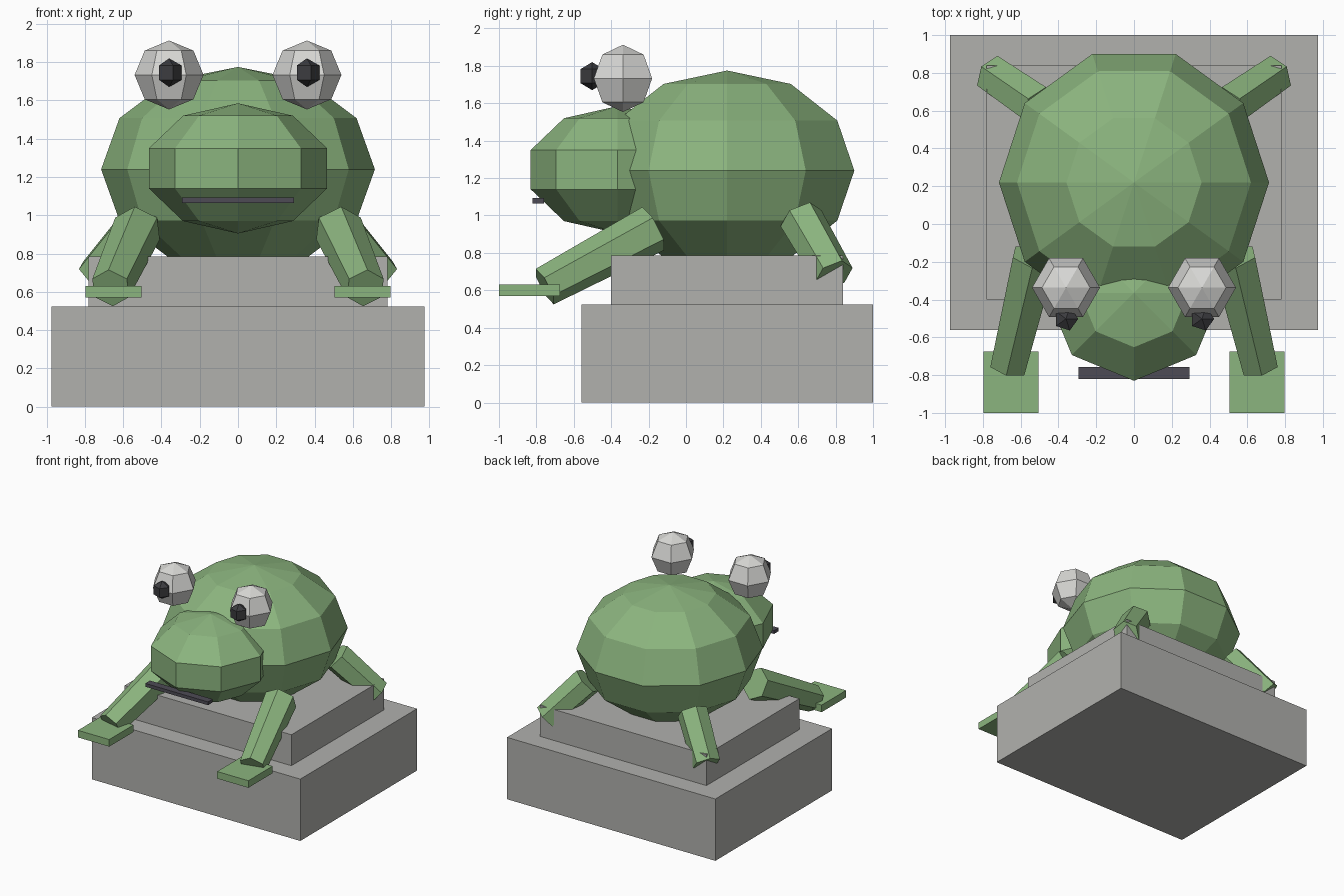
import bpy
import bmesh
from math import sin, cos, pi
from mathutils import Vector, Matrix

if "Cube" in bpy.data.objects:
    bpy.data.objects.remove(bpy.data.objects["Cube"])


def material(name, rgb):
    mat = bpy.data.materials.new(name)
    mat.use_nodes = True
    color = (*rgb, 1.0)
    mat.diffuse_color = color
    mat.node_tree.nodes["Principled BSDF"].inputs["Base Color"].default_value = color
    return mat


GREEN = material("frog green", (0.26, 0.46, 0.21))
STONE = material("plinth grey", (0.44, 0.44, 0.42))
WHITE = material("eye white", (0.68, 0.68, 0.66))
BLACK = material("pupil black", (0.045, 0.045, 0.05))
DARK = material("mouth charcoal", (0.075, 0.07, 0.09))


def finish(name, bm, mat):
    bmesh.ops.recalc_face_normals(bm, faces=bm.faces)
    mesh = bpy.data.meshes.new(name)
    bm.to_mesh(mesh)
    bm.free()
    mesh.materials.append(mat)
    obj = bpy.data.objects.new(name, mesh)
    bpy.context.collection.objects.link(obj)
    return obj


def box(name, low, high, mat):
    low, high = Vector(low), Vector(high)
    bm = bmesh.new()
    bmesh.ops.create_cube(bm, size=1)
    bmesh.ops.scale(bm, vec=high - low, verts=bm.verts)
    bmesh.ops.translate(bm, vec=(low + high) / 2, verts=bm.verts)
    return finish(name, bm, mat)


def ball(name, center, radius, height, sides, rings, mat):
    """Faceted ellipsoid with a corner of every ring on +x."""
    bm = bmesh.new()
    top, bottom = bm.verts.new((0, 0, height)), bm.verts.new((0, 0, -height))
    loops = []
    for r in range(1, rings):
        a = pi * r / rings
        loops.append([bm.verts.new((radius * sin(a) * cos(2 * pi * k / sides),
                                    radius * sin(a) * sin(2 * pi * k / sides),
                                    height * cos(a))) for k in range(sides)])
    for k in range(sides):
        n = (k + 1) % sides
        bm.faces.new((top, loops[0][k], loops[0][n]))
        bm.faces.new((bottom, loops[-1][n], loops[-1][k]))
        for upper, lower in zip(loops, loops[1:]):
            bm.faces.new((upper[k], lower[k], lower[n], upper[n]))
    bmesh.ops.translate(bm, vec=center, verts=bm.verts)
    return finish(name, bm, mat)


def limb(name, start, end, r_start, r_end, mat):
    """Six-sided tapered limb with one edge facing up."""
    start, end = Vector(start), Vector(end)
    axis = end - start
    turn = axis.to_track_quat('Z', 'Y').to_matrix().to_4x4()
    bm = bmesh.new()
    bmesh.ops.create_cone(bm, cap_ends=True, segments=6, radius1=r_start,
                          radius2=r_end, depth=axis.length,
                          matrix=Matrix.Translation((start + end) / 2) @ turn)
    return finish(name, bm, mat)


# Stepped plinth
box("plinth_base", (-0.975, -0.56, 0), (0.975, 1.0, 0.523), STONE)
box("plinth_step", (-0.78, -0.40, 0.523), (0.78, 0.84, 0.785), STONE)

# Body, head and mouth
ball("body", (0, 0.22, 1.24), 0.715, 0.535, 10, 6, GREEN)
ball("head", (0, -0.365, 1.245), 0.489, 0.34, 8, 5, GREEN)
box("mouth", (-0.293, -0.82, 1.065), (0.293, -0.758, 1.093), DARK)

# Paired parts
for side, s in (("left", 1), ("right", -1)):
    ball(side + "_eye", (s * 0.36, -0.337, 1.733), 0.18, 0.18, 6, 4, WHITE)
    ball(side + "_pupil", (s * 0.36, -0.502, 1.745), 0.075, 0.075, 5, 3, BLACK)
    limb(side + "_front_leg", (s * 0.525, -0.175, 0.93), (s * 0.665, -0.755, 0.62),
         0.13, 0.107, GREEN)
    limb(side + "_back_leg", (s * 0.49, 0.615, 0.985), (s * 0.745, 0.79, 0.68),
         0.12, 0.11, GREEN)
    x0, x1 = sorted((s * 0.505, s * 0.797))
    box(side + "_front_foot", (x0, -1.0, 0.57), (x1, -0.675, 0.63), GREEN)
